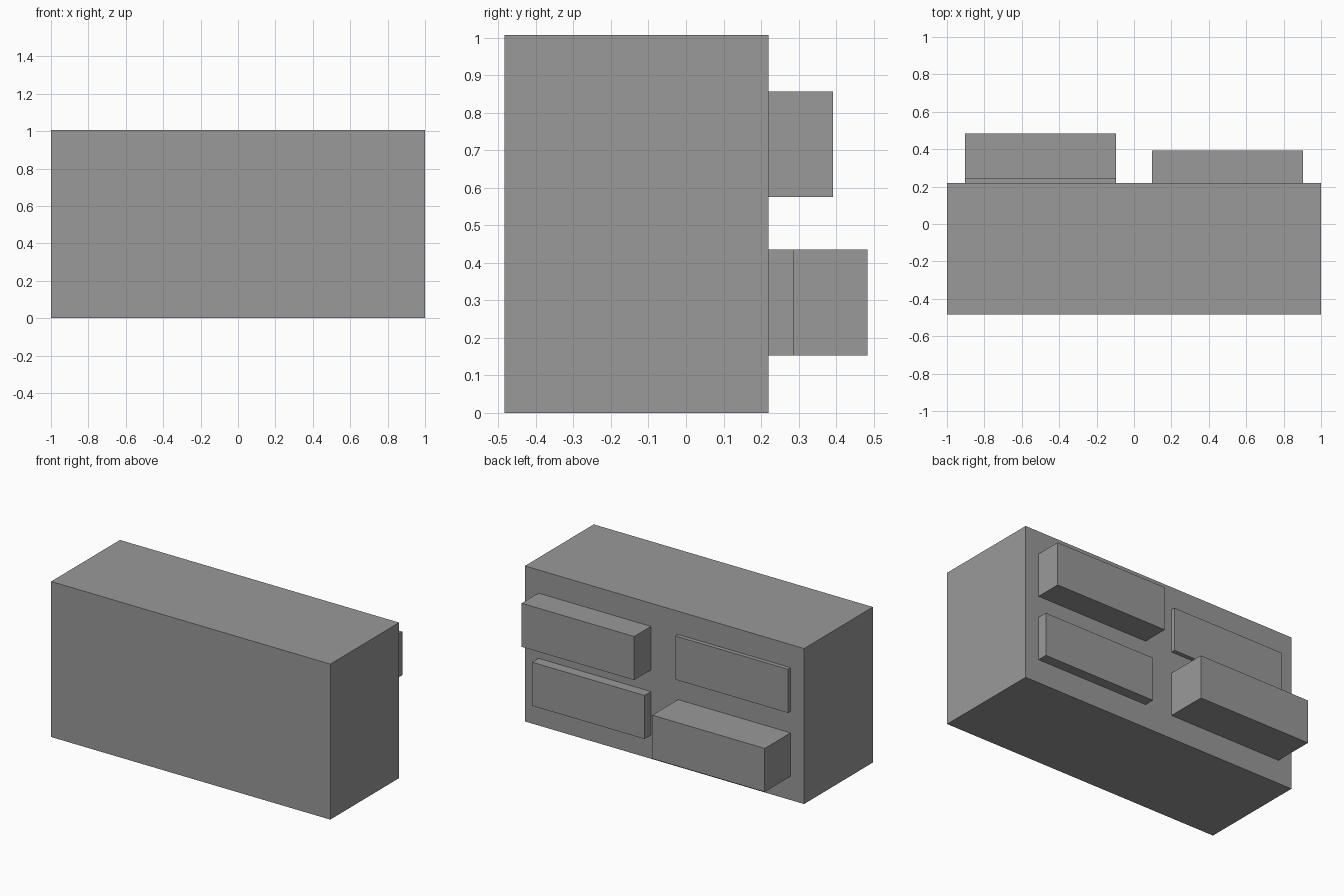
import bpy

# Remove the default cube
if "Cube" in bpy.data.objects:
    bpy.data.objects.remove(bpy.data.objects["Cube"], do_unlink=True)

# Single grey material
GREY = (0.32, 0.32, 0.32, 1.0)
grey = bpy.data.materials.new("plain grey")
grey.use_nodes = True
grey.diffuse_color = GREY
grey.node_tree.nodes["Principled BSDF"].inputs["Base Color"].default_value = GREY


def box(name, low, high):
    """Flat-sided box between two opposite corners."""
    centre = [(a + b) / 2 for a, b in zip(low, high)]
    bpy.ops.mesh.primitive_cube_add(size=1, location=centre)
    obj = bpy.context.object
    obj.name = name
    obj.scale = [b - a for a, b in zip(low, high)]
    bpy.ops.object.transform_apply(location=False, rotation=False, scale=True)
    obj.data.materials.append(grey)
    return obj


# Cabinet body
BACK = 0.22
HEIGHT = 1.007
box("cabinet_body", (-1, -0.484, 0), (1, BACK, HEIGHT))

# Four drawers, each pulled out by a different amount
WIDTH, TALL = 0.806, 0.282
columns = {"right": -0.903, "left": 0.097}
rows = {"lower": 0.153, "upper": 0.575}
reach = {
    ("lower", "right"): 0.484,
    ("upper", "right"): 0.247,
    ("lower", "left"): 0.286,
    ("upper", "left"): 0.392,
}
for (row, side), y in reach.items():
    x, z = columns[side], rows[row]
    box(f"{row}_{side}_drawer", (x, BACK, z), (x + WIDTH, y, z + TALL))
